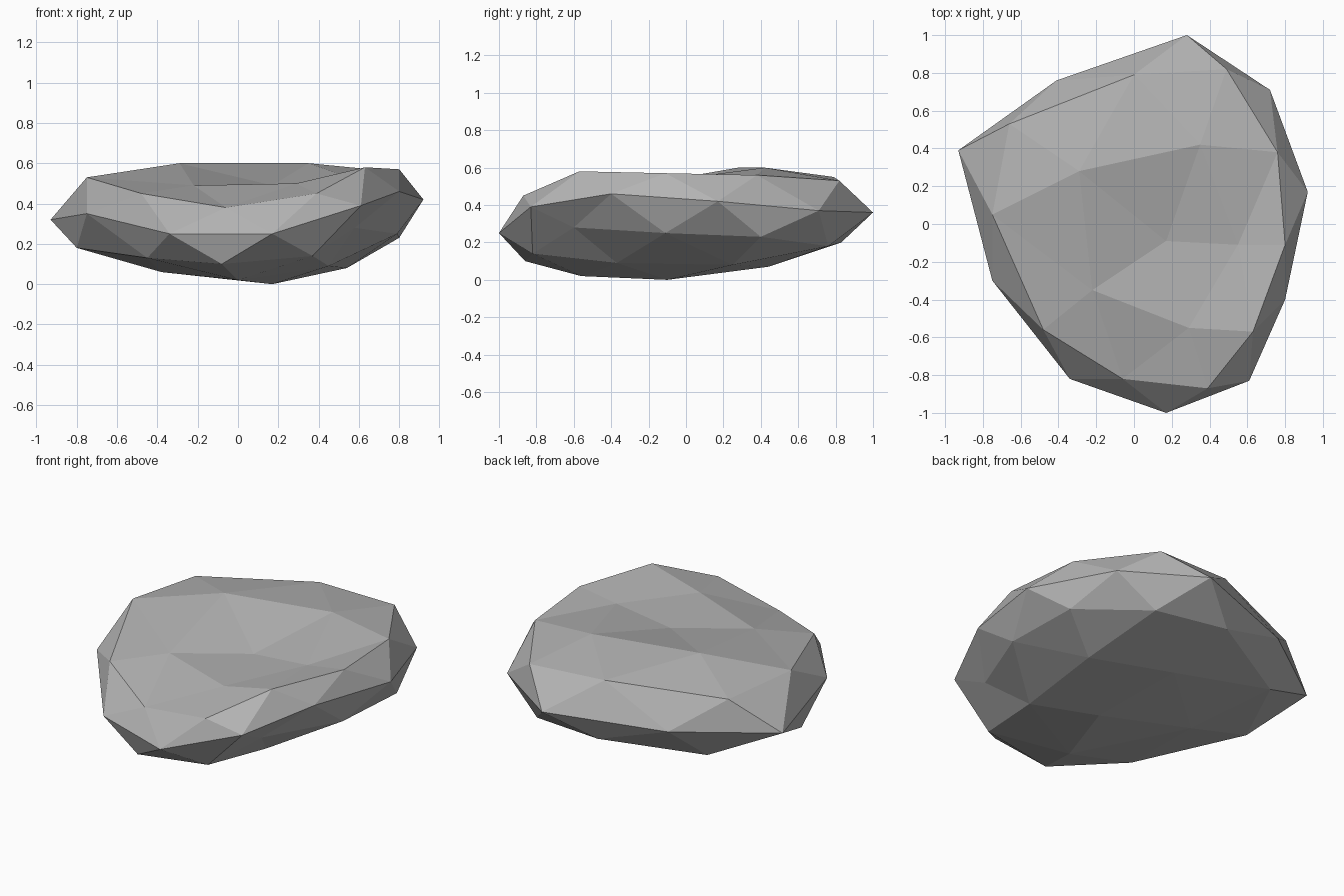
import bpy
import bmesh
from mathutils import Vector

default_cube = bpy.data.objects.get("Cube")
if default_cube:
    bpy.data.objects.remove(default_cube, do_unlink=True)

# Cross-sections of the boulder, counter-clockwise, in hundredths of a unit
TOP_POINT = (17, -9, 49)
TOP_RING = [(35, 42, 60), (-29, 28, 60), (-22, -35, 49), (29, -55, 50), (55, -11, 53)]
SHOULDER = [(49, 82, 53), (0, 79, 55), (-66, 53, 51), (-75, 5, 53), (-48, -56, 45),
            (-6, -82, 38), (39, -87, 45), (63, -57, 58), (80, -11, 57), (76, 38, 56)]
WAIST = [(72, 71, 37), (28, 100, 36), (-41, 76, 33), (-93, 39, 32), (-75, -30, 35),
         (-34, -82, 25), (17, -100, 25), (61, -83, 39), (80, -40, 46), (92, 17, 42)]
UNDERSIDE = [(48, 76, 18), (2, 83, 20), (-53, 55, 14), (-80, 2, 18), (-45, -56, 13),
             (-8, -86, 10), (37, -82, 14), (58, -60, 28), (79, -11, 25), (80, 40, 23)]
BOTTOM_RING = [(8, 44, 7), (-38, 4, 6), (0, -56, 2), (45, -37, 9), (54, 25, 8)]
BOTTOM_POINT = (17, -10, 0)


def add_ring(bm, points):
    return [bm.verts.new(Vector(point) / 100) for point in points]


def bridge_band(bm, ring, waist):
    """Join two equal rings, the waist being turned by half a step."""
    count = len(ring)
    for i in range(count):
        following = (i + 1) % count
        bm.faces.new((ring[i], waist[i], waist[following]))
        bm.faces.new((ring[i], waist[following], ring[following]))


def close_cap(bm, outer, inner, tip, offset):
    """Close a ring with a ring of half its count and a central point."""
    count = len(inner)
    for k in range(count):
        corner = 2 * k + offset
        before, middle, after = (outer[(corner + step) % len(outer)] for step in (-1, 0, 1))
        following = inner[(k + 1) % count]
        bm.faces.new((inner[k], before, middle))
        bm.faces.new((inner[k], middle, after))
        bm.faces.new((inner[k], after, following))
        bm.faces.new((inner[k], following, tip))


def stone_material():
    material = bpy.data.materials.new("stone grey")
    material.use_nodes = True
    colour = (0.45, 0.45, 0.45, 1)
    material.diffuse_color = colour
    shader = material.node_tree.nodes["Principled BSDF"]
    shader.inputs["Base Color"].default_value = colour
    shader.inputs["Roughness"].default_value = 0.9
    return material


# Faceted boulder with a shallow hollow on its top
bm = bmesh.new()
shoulder, waist, underside = (add_ring(bm, ring) for ring in (SHOULDER, WAIST, UNDERSIDE))
top_ring, bottom_ring = add_ring(bm, TOP_RING), add_ring(bm, BOTTOM_RING)
top_point, bottom_point = add_ring(bm, [TOP_POINT, BOTTOM_POINT])

bridge_band(bm, shoulder, waist)
bridge_band(bm, underside, waist)
close_cap(bm, shoulder, top_ring, top_point, 0)
close_cap(bm, underside, bottom_ring, bottom_point, 1)

# Flat facets facing outwards
bmesh.ops.recalc_face_normals(bm, faces=bm.faces)
for face in bm.faces:
    face.smooth = False

mesh = bpy.data.meshes.new("boulder")
bm.to_mesh(mesh)
bm.free()
mesh.materials.append(stone_material())
boulder = bpy.data.objects.new("boulder", mesh)
bpy.context.collection.objects.link(boulder)
